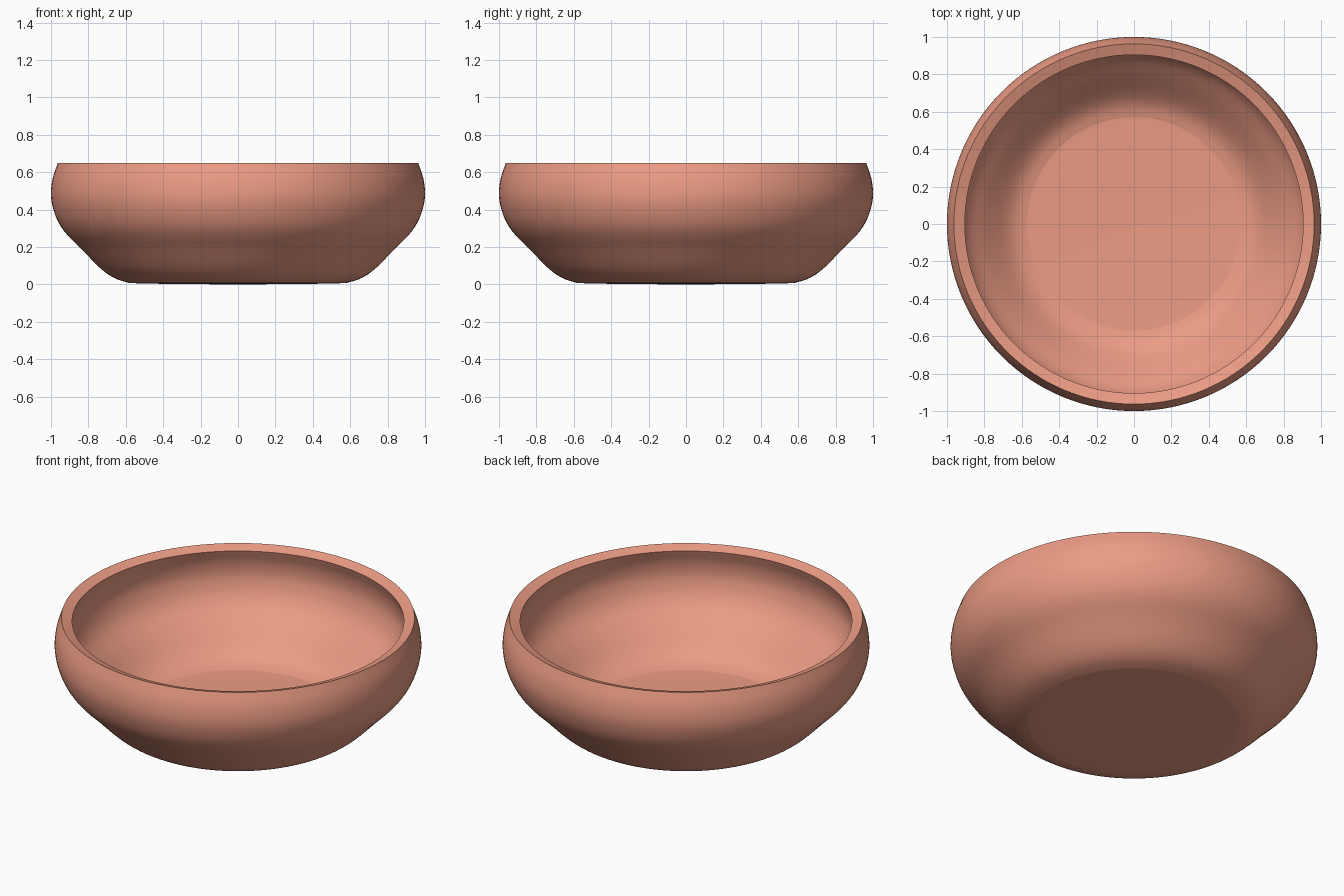
import bpy, bmesh, math
from mathutils import Vector

if "Cube" in bpy.data.objects:
    bpy.data.objects.remove(bpy.data.objects["Cube"])

THICKNESS = 0.062
SIDES = 128

# Outer half-profile (radius, height), from base centre to rim
OUTER = [(0, 0), (0.3, 0.002), (0.54, 0.006), (0.6, 0.013), (0.67, 0.039),
         (0.74, 0.09), (0.84, 0.192), (0.92, 0.273), (0.965, 0.342),
         (0.992, 0.42), (1.0, 0.49), (0.99, 0.57), (0.963, 0.65)]


def smooth_path(points, steps=5):
    """Catmull-Rom curve through the points."""
    p = [Vector(q) for q in points]
    p = [2 * p[0] - p[1]] + p + [2 * p[-1] - p[-2]]
    out = []
    for a, b, c, d in zip(p, p[1:], p[2:], p[3:]):
        for i in range(steps):
            t = i / steps
            out.append(0.5 * (2 * b + (c - a) * t + (2 * a - 5 * b + 4 * c - d) * t**2
                              + (3 * b - a - 3 * c + d) * t**3))
    return out + [p[-2]]


def offset_path(path, dist):
    """Shift the path inward along its normals."""
    out = []
    for i, q in enumerate(path):
        t = (path[min(i + 1, len(path) - 1)] - path[max(i - 1, 0)]).normalized()
        out.append(q + Vector((-t.y, t.x)) * dist)
    out[0].x = 0
    return out


# Bowl: closed wall profile spun around z
outer = smooth_path(OUTER)
profile = outer + offset_path(outer, THICKNESS)[::-1]
bm = bmesh.new()
verts = [bm.verts.new((q.x, 0, q.y)) for q in profile]
edges = [bm.edges.new(pair) for pair in zip(verts, verts[1:])]
bmesh.ops.spin(bm, geom=verts + edges, cent=(0, 0, 0), axis=(0, 0, 1),
               angle=math.tau, steps=SIDES, use_merge=True)
bmesh.ops.remove_doubles(bm, verts=bm.verts, dist=0.0001)
bmesh.ops.recalc_face_normals(bm, faces=bm.faces)
mesh = bpy.data.meshes.new("bowl")
bm.to_mesh(mesh)
bm.free()
bowl = bpy.data.objects.new("bowl", mesh)
bpy.context.collection.objects.link(bowl)

# Terracotta pink colour
mat = bpy.data.materials.new("salmon_clay")
mat.diffuse_color = (0.83, 0.33, 0.23, 1)
mat.use_nodes = True
mat.node_tree.nodes["Principled BSDF"].inputs["Base Color"].default_value = mat.diffuse_color
mesh.materials.append(mat)

# Smooth wall, crisp rim edges
bpy.context.view_layer.objects.active = bowl
bowl.select_set(True)
bpy.ops.object.shade_smooth_by_angle(angle=math.radians(40))
